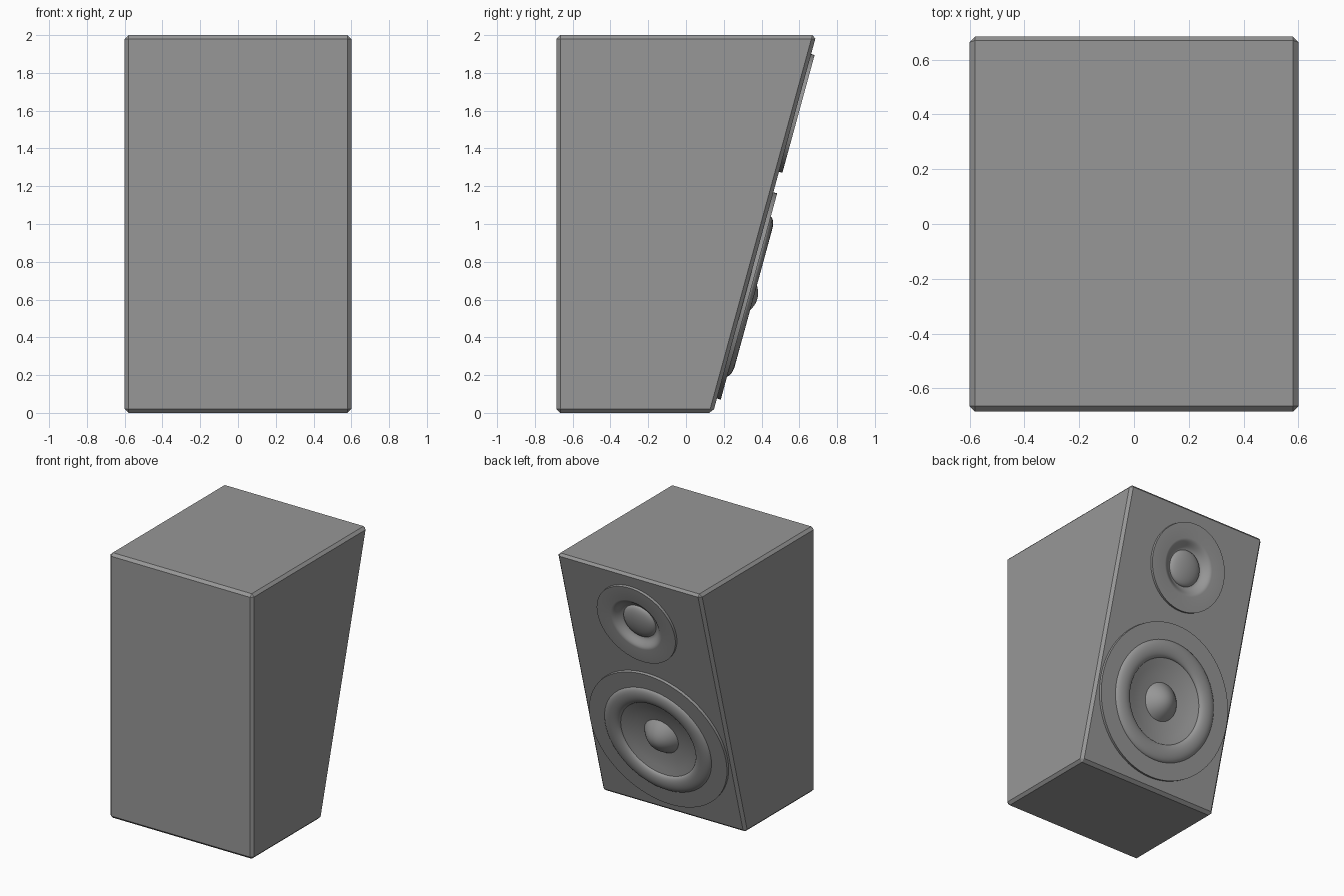
import bpy
import bmesh
import math
from mathutils import Vector

if "Cube" in bpy.data.objects:
    bpy.data.objects.remove(bpy.data.objects["Cube"])

grey = bpy.data.materials.new("cabinet_grey")
grey.use_nodes = True
COLOUR = (0.31, 0.31, 0.31, 1)
grey.diffuse_color = COLOUR
grey.node_tree.nodes["Principled BSDF"].inputs["Base Color"].default_value = COLOUR

HALF_W, BACK, HEIGHT = 0.6, 0.685, 2.0
FOOT_Y, TOP_Y = 0.143, 0.69
SLOPE = (TOP_Y - FOOT_Y) / HEIGHT
TILT = -(math.pi / 2 + math.atan(SLOPE))


def add_object(name, bm):
    mesh = bpy.data.meshes.new(name)
    bm.to_mesh(mesh)
    bm.free()
    obj = bpy.data.objects.new(name, mesh)
    bpy.context.collection.objects.link(obj)
    mesh.materials.append(grey)
    return obj


def place(obj, z):
    """Seat a part on the sloping baffle, its local z pointing outwards."""
    obj.location = (0, FOOT_Y + SLOPE * z, z)
    obj.rotation_euler = (TILT, 0, 0)


def lathe(name, profile, z, steps=72):
    """Turn a (radius, height) profile into a smooth round part."""
    bm = bmesh.new()
    verts = [bm.verts.new((r, 0, h)) for r, h in profile]
    edges = [bm.edges.new(pair) for pair in zip(verts, verts[1:])]
    bmesh.ops.spin(bm, geom=verts + edges, axis=(0, 0, 1), cent=(0, 0, 0),
                   angle=math.tau, steps=steps)
    bmesh.ops.remove_doubles(bm, verts=bm.verts, dist=0.0005)
    bm.normal_update()
    if sum(f.normal.z * f.calc_area() for f in bm.faces) < 0:
        bmesh.ops.reverse_faces(bm, faces=bm.faces)
    obj = add_object(name, bm)
    place(obj, z)
    bpy.ops.object.select_all(action="DESELECT")
    obj.select_set(True)
    bpy.context.view_layer.objects.active = obj
    bpy.ops.object.shade_smooth_by_angle(angle=math.radians(35))
    return obj


def dome(radius, base, rise, n=10):
    return [(radius * math.sin(a), base + rise * math.cos(a))
            for a in (math.pi / 2 * i / n for i in range(n + 1))]


def cap(radius, base, rise, n=10):
    """Shallow spherical cap profile."""
    return [(radius * i / n, base + rise * (1 - (i / n) ** 2)) for i in range(n + 1)]


def ease(r0, h0, r1, h1, n=8):
    """S-shaped blend between two profile points."""
    return [(r0 + (r1 - r0) * i / n,
             h0 + (h1 - h0) * (1 - math.cos(math.pi * i / n)) / 2) for i in range(n + 1)]


# Cabinet: side profile extruded across the width, chamfered edges
bm = bmesh.new()
side = [(-BACK, 0), (FOOT_Y, 0), (TOP_Y, HEIGHT), (-BACK, HEIGHT)]
face = bm.faces.new([bm.verts.new((-HALF_W, y, z)) for y, z in side])
out = bmesh.ops.extrude_face_region(bm, geom=[face])
moved = [g for g in out["geom"] if isinstance(g, bmesh.types.BMVert)]
bmesh.ops.translate(bm, verts=moved, vec=Vector((2 * HALF_W, 0, 0)))
bmesh.ops.recalc_face_normals(bm, faces=bm.faces)
cabinet = add_object("cabinet", bm)
bevel = cabinet.modifiers.new("chamfer", "BEVEL")
bevel.width = 0.02
bevel.segments = 1

WOOFER_Z, TWEETER_Z = 0.622, 1.588

# Recesses in the baffle behind each driver
for name, radius, z in (("woofer_cutter", 0.38, WOOFER_Z), ("tweeter_cutter", 0.23, TWEETER_Z)):
    bm = bmesh.new()
    bmesh.ops.create_cone(bm, cap_ends=True, segments=48, radius1=radius,
                          radius2=radius, depth=0.14)
    cutter = add_object(name, bm)
    place(cutter, z)
    cutter.hide_render = True
    cutter.hide_viewport = True
    cut = cabinet.modifiers.new(name, "BOOLEAN")
    cut.operation = "DIFFERENCE"
    cut.solver = "EXACT"
    cut.object = cutter

# Woofer
lathe("woofer_flange", [(0.42, -0.005), (0.42, 0.021), (0.566, 0.021), (0.566, -0.005)], WOOFER_Z)
roll = [(0.375 + 0.065 * math.cos(a), 0.016 + 0.03 * math.sin(a))
        for a in (math.pi * i / 14 for i in range(15))]
lathe("woofer_surround", roll, WOOFER_Z)
lathe("woofer_cone", [(0.312, 0.016), (0.26, 0.002), (0.2, -0.012), (0.12, -0.022)], WOOFER_Z)
lathe("woofer_dust_cap", cap(0.14, -0.02, 0.087), WOOFER_Z)

# Tweeter
horn = ease(0.13, -0.03, 0.21, 0.019)
lathe("tweeter_flange", horn + [(0.323, 0.019), (0.323, -0.005)], TWEETER_Z)
lathe("tweeter_dome", dome(0.132, -0.03, 0.042), TWEETER_Z)
